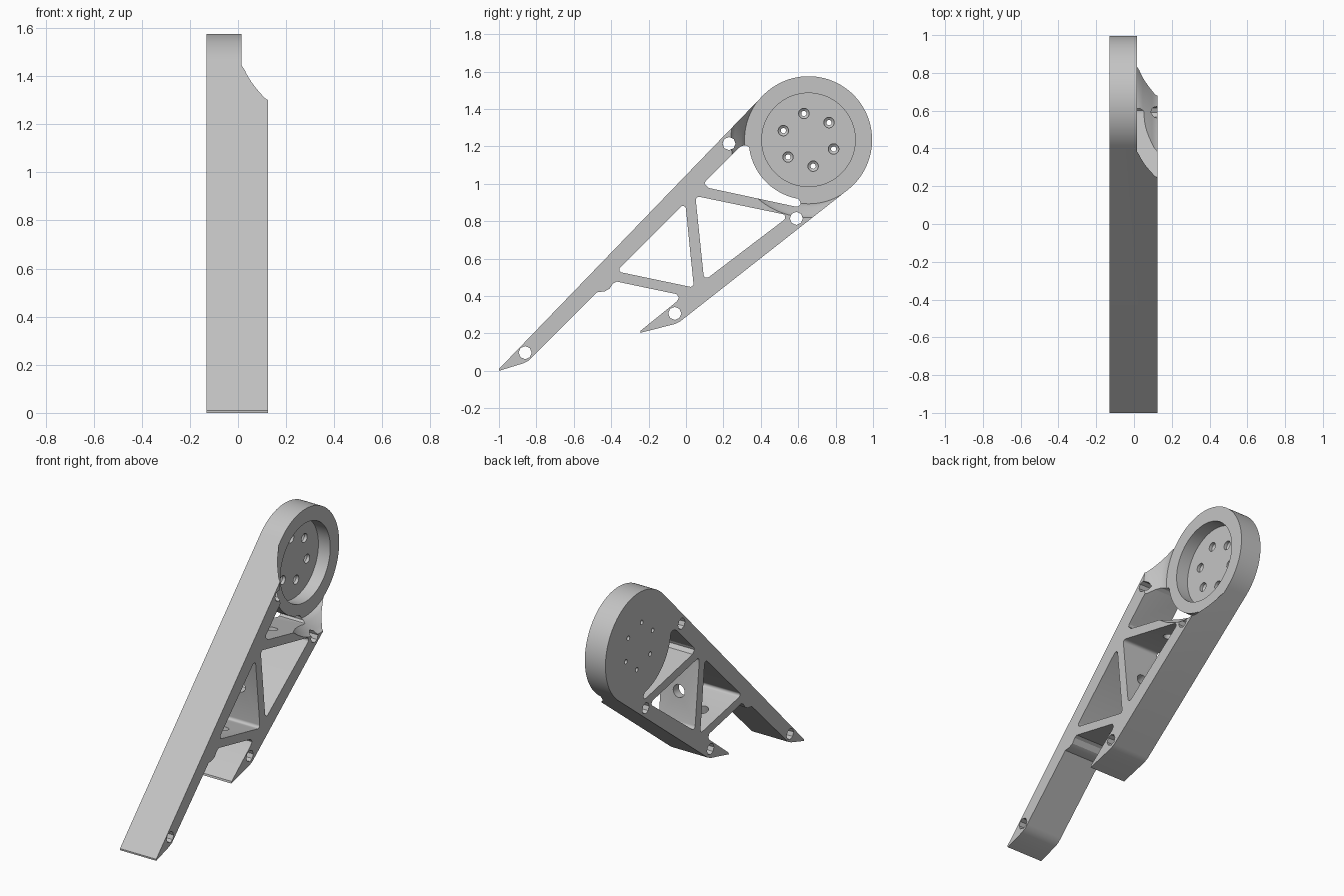
import bpy, bmesh
from math import cos, sin, tan, pi, radians, atan2
from mathutils import Vector, Matrix

if "Cube" in bpy.data.objects:
    bpy.data.objects.remove(bpy.data.objects["Cube"])

HUB = Vector((0.655, 1.235))      # hub centre in the y-z plane
BACK, FRONT, RIM, FLOOR = -0.13, 0.125, 0.015, -0.068

grey = bpy.data.materials.new("light_grey")
grey.use_nodes = True
colour = (0.55, 0.55, 0.55, 1)
grey.diffuse_color = colour
grey.node_tree.nodes["Principled BSDF"].inputs["Base Color"].default_value = colour


def make(name, bm):
    bmesh.ops.recalc_face_normals(bm, faces=bm.faces)
    mesh = bpy.data.meshes.new(name)
    bm.to_mesh(mesh)
    bm.free()
    obj = bpy.data.objects.new(name, mesh)
    bpy.context.collection.objects.link(obj)
    mesh.materials.append(grey)
    return obj


def arc(radius, start, end, n):
    """Points on a circle about the hub, angles in degrees."""
    angles = [radians(start + (end - start) * i / n) for i in range(n + 1)]
    return [HUB + Vector((cos(a), sin(a))) * radius for a in angles]


def rounded(points, radius, steps=5):
    """Round every corner of a polygon."""
    out = []
    pts = [Vector(p) for p in points]
    for i, p in enumerate(pts):
        a = (pts[i - 1] - p).normalized()
        b = (pts[(i + 1) % len(pts)] - p).normalized()
        half = a.angle(b) / 2
        centre = p + (a + b).normalized() * radius / sin(half)
        s = p + a * radius / tan(half) - centre
        e = p + b * radius / tan(half) - centre
        a0 = atan2(s.y, s.x)
        turn = (atan2(e.y, e.x) - a0 + pi) % (2 * pi) - pi
        for k in range(steps + 1):
            t = a0 + turn * k / steps
            out.append(centre + Vector((cos(t), sin(t))) * radius)
    return out


def prism(name, points, x0, x1):
    """Extrude a y-z outline along x."""
    bm = bmesh.new()
    face = bm.faces.new([bm.verts.new((x0, p[0], p[1])) for p in points])
    new = bmesh.ops.extrude_face_region(bm, geom=[face])["geom"]
    moved = [v for v in new if isinstance(v, bmesh.types.BMVert)]
    bmesh.ops.translate(bm, verts=moved, vec=(x1 - x0, 0, 0))
    return make(name, bm)


def lathe(name, centre, profile, n):
    """Revolve (radius, x) pairs about an axis parallel to x."""
    bm = bmesh.new()
    rings = [[bm.verts.new((x, centre[0] + r * cos(2 * pi * i / n),
                            centre[1] + r * sin(2 * pi * i / n)))
              for i in range(n)] for r, x in profile]
    for low, high in zip(rings, rings[1:]):
        for i in range(n):
            j = (i + 1) % n
            bm.faces.new((low[i], low[j], high[j], high[i]))
    bm.faces.new(rings[0])
    bm.faces.new(rings[-1])
    return make(name, bm)


def rod(name, centre, direction, radius, length):
    """Cylinder across a strut, in the y-z plane."""
    bm = bmesh.new()
    axis = Vector((0, *direction)).to_track_quat('Z', 'Y').to_matrix().to_4x4()
    place = Matrix.Translation(((BACK + FRONT) / 2, *centre)) @ axis
    bmesh.ops.create_cone(bm, cap_ends=True, segments=24, radius1=radius,
                          radius2=radius, depth=length, matrix=place)
    return make(name, bm)


# Arm outline: long upper leg, round hub, short lower leg, foot notch
outline = [(-1, 0), (-1, 0.01)] + arc(0.34, 136, -52, 64) + [
    (-0.03, 0.265), (-0.06, 0.25), (-0.245, 0.203), (-0.242, 0.215),
    (-0.05, 0.37), (-0.038, 0.39), (-0.05, 0.41), (-0.37, 0.477),
    (-0.39, 0.467), (-0.41, 0.438), (-0.435, 0.425), (-0.475, 0.42),
    (-0.82, 0.075), (-0.84, 0.055), (-0.87, 0.04)]
arm = prism("bracket_arm", outline, BACK, FRONT)

cutters = []

# Truss windows
cutters.append(prism("lower_window", rounded(
    [(-0.373, 0.532), (-0.004, 0.901), (0.042, 0.445)], 0.016), -0.3, 0.3))
cutters.append(prism("middle_window", rounded(
    [(0.05, 0.935), (0.555, 0.83), (0.097, 0.482)], 0.018), -0.3, 0.3))
cutters.append(prism("hub_window",
    [(0.1, 1.0), (0.105, 1.015), (0.28, 1.19), (0.3, 1.203), (0.322, 1.205)]
    + arc(0.32, 187, 260, 20)
    + [(0.61, 0.905), (0.612, 0.89), (0.6, 0.878), (0.585, 0.878),
       (0.12, 0.978)], -0.3, 0.3))

# Flared step down to the hub rim, then the round recess
cutters.append(lathe("hub_flare", HUB, [
    (0.342, RIM), (0.346, 0.028), (0.358, 0.046), (0.376, 0.07),
    (0.396, 0.096), (0.408, 0.11), (0.416, 0.127), (0.42, 0.2)], 96))
cutters.append(lathe("hub_recess", HUB, [(0.25, FLOOR), (0.25, 0.2)], 72))

# Countersunk hub bolt holes
for k in range(6):
    a = radians(40 + 60 * k)
    spot = HUB + Vector((cos(a), sin(a))) * 0.143
    cutters.append(lathe("hub_bolt_hole", spot, [
        (0.014, -0.3), (0.014, FLOOR - 0.03), (0.028, FLOOR - 0.02),
        (0.028, 0)], 20))

# Cross bolt holes through the arm
for spot in [(0.23, 1.215), (0.59, 0.815), (-0.06, 0.307), (-0.86, 0.097)]:
    cutters.append(lathe("arm_bolt_hole", spot, [(0.035, -0.3), (0.035, 0.3)], 8))

# Access holes through the three struts
for spot, direction in [((0.33, 0.908), (0.2, 1)), ((0.035, 0.69), (1, 0.1)),
                        ((-0.16, 0.462), (0.2, 1))]:
    cutters.append(rod("strut_hole", spot, direction, 0.04, 0.14))

bpy.ops.object.select_all(action='DESELECT')
bpy.context.view_layer.objects.active = arm
arm.select_set(True)
for cutter in cutters:
    cutter.hide_render = True
    mod = arm.modifiers.new("cut", 'BOOLEAN')
    mod.operation = 'DIFFERENCE'
    mod.solver = 'EXACT'
    mod.object = cutter
    bpy.ops.object.modifier_apply(modifier=mod.name)
    bpy.data.objects.remove(cutter)

bpy.ops.object.shade_smooth_by_angle(angle=radians(25))
